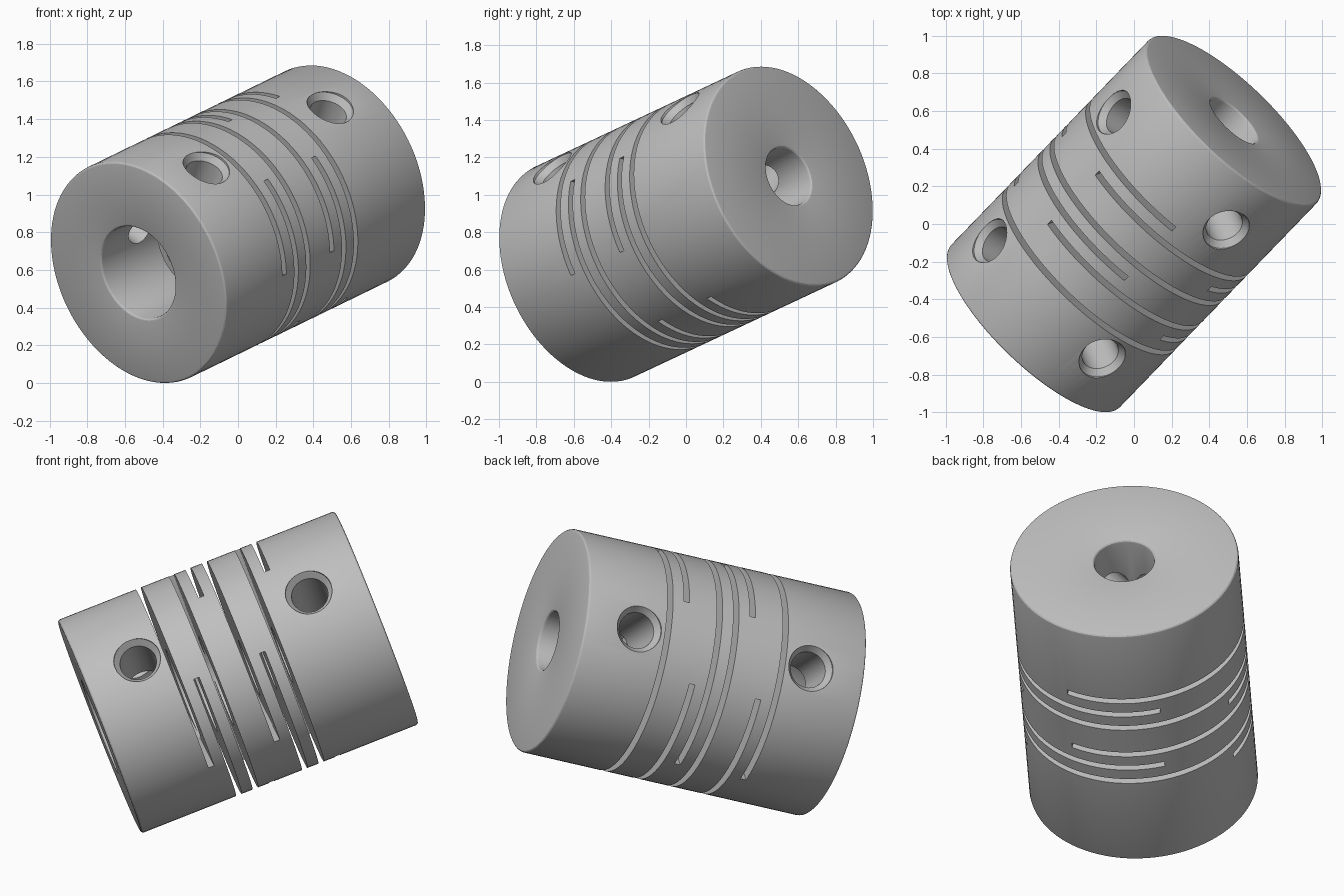
import bpy, bmesh
from math import radians, cos, sin, pi
from mathutils import Matrix, Vector

if "Cube" in bpy.data.objects:
    bpy.data.objects.remove(bpy.data.objects["Cube"], do_unlink=True)

R, HALF, FILLET = 0.621, 0.808, 0.016
BORE_FRONT, BORE_BACK = 0.258, 0.162
SLIT_WIDTH, SLIT_STEP, WEB_DIST = 0.032, 0.096, 0.252

metal = bpy.data.materials.new("grey metal")
metal.use_nodes = True
grey = (0.52, 0.52, 0.52, 1)
metal.diffuse_color = grey
metal.node_tree.nodes["Principled BSDF"].inputs["Base Color"].default_value = grey


def lathe(bm, profile, steps, closed, matrix=Matrix()):
    """Revolve (radius, height) points about the local z axis."""
    verts = [bm.verts.new((r, 0, h)) for r, h in profile]
    pairs = list(zip(verts, verts[1:]))
    if closed:
        pairs.append((verts[-1], verts[0]))
    edges = [bm.edges.new(p) for p in pairs]
    out = bmesh.ops.spin(bm, geom=verts + edges, cent=(0, 0, 0), axis=(0, 0, 1),
                         angle=2 * pi, steps=steps, use_duplicate=False)
    made = set(verts)
    for e in edges:
        made.update(v for f in e.link_faces for v in f.verts)
    # gather everything connected to the new profile
    stack = list(made)
    while stack:
        for e in stack.pop().link_edges:
            for v in e.verts:
                if v not in made:
                    made.add(v)
                    stack.append(v)
    made.update(g for g in out["geom_last"] if isinstance(g, bmesh.types.BMVert))
    bmesh.ops.remove_doubles(bm, verts=list(made), dist=1e-5)
    made = [v for v in made if v.is_valid]
    bmesh.ops.transform(bm, matrix=matrix, verts=made)


def finish(bm, name):
    bmesh.ops.recalc_face_normals(bm, faces=bm.faces)
    mesh = bpy.data.meshes.new(name)
    bm.to_mesh(mesh)
    bm.free()
    obj = bpy.data.objects.new(name, mesh)
    bpy.context.collection.objects.link(obj)
    mesh.materials.append(metal)
    return obj


def rounded(r, h, dr, dh):
    """Small quarter round from the wall (r, h - dh) to the end face."""
    return [(r - dr * (1 - cos(a)), h - dh * (1 - sin(a)))
            for a in (0, pi / 6, pi / 3, pi / 2)]


# Coupling body: rounded outer edges and a stepped bore
f = FILLET
profile = rounded(R, HALF, f, f)
profile += rounded(BORE_BACK, HALF, -f, f)[::-1]
profile += [(BORE_BACK, 0), (BORE_FRONT, 0)]
profile += rounded(BORE_FRONT, -HALF, -f, -f)
profile += rounded(R, -HALF, f, -f)[::-1]
bm = bmesh.new()
lathe(bm, profile, 96, True)
body = finish(bm, "coupling_body")

cut = bmesh.new()
# Countersunk set screw holes, two at each end
for height in (-0.5, 0.5):
    for angle in (37.5, -52.5):
        place = (Matrix.Translation((0, 0, height)) @ Matrix.Rotation(radians(angle), 4, 'Z')
                 @ Matrix.Rotation(pi / 2, 4, 'Y'))
        lathe(cut, [(0, 0.08), (0.1, 0.08), (0.1, 0.573), (0.128, 0.608),
                    (0.128, 0.75), (0, 0.75)], 40, False, place)

# Flexure slits: straight saw cuts from alternating sides, stopping at a web
for i, angle in enumerate((-8, 172, 82, -98) * 2):
    depth = 0.8 + WEB_DIST
    place = (Matrix.Translation((0, 0, (i - 3.5) * SLIT_STEP))
             @ Matrix.Rotation(radians(angle), 4, 'Z')
             @ Matrix.Translation((depth / 2 - WEB_DIST, 0, 0))
             @ Matrix.Diagonal((depth, 1.6, SLIT_WIDTH, 1)))
    bmesh.ops.create_cube(cut, size=1, matrix=place)
cutter = finish(cut, "hole_and_slit_cutter")
cutter.hide_render = True

mod = body.modifiers.new("cuts", 'BOOLEAN')
mod.operation, mod.solver, mod.object = 'DIFFERENCE', 'EXACT', cutter
bpy.ops.object.select_all(action='DESELECT')
body.select_set(True)
bpy.context.view_layer.objects.active = body
bpy.ops.object.modifier_apply(modifier="cuts")
bpy.data.objects.remove(cutter, do_unlink=True)

# Tilt the shaft axis into its resting pose
axis = Vector((0.658, 0.682, 0.32)).normalized()
side = Vector((axis.y, -axis.x, 0)).normalized()
up = side.cross(axis) * -1
if up.z < 0:
    up.negate()
pose = Matrix((up, side, axis)).transposed().to_4x4()
body.data.transform(Matrix.Translation((0, 0, 0.845)) @ pose)
lowest = min(v.co.z for v in body.data.vertices)
body.data.transform(Matrix.Translation((0, 0, -lowest)))
bpy.ops.object.shade_smooth_by_angle(angle=radians(20))
